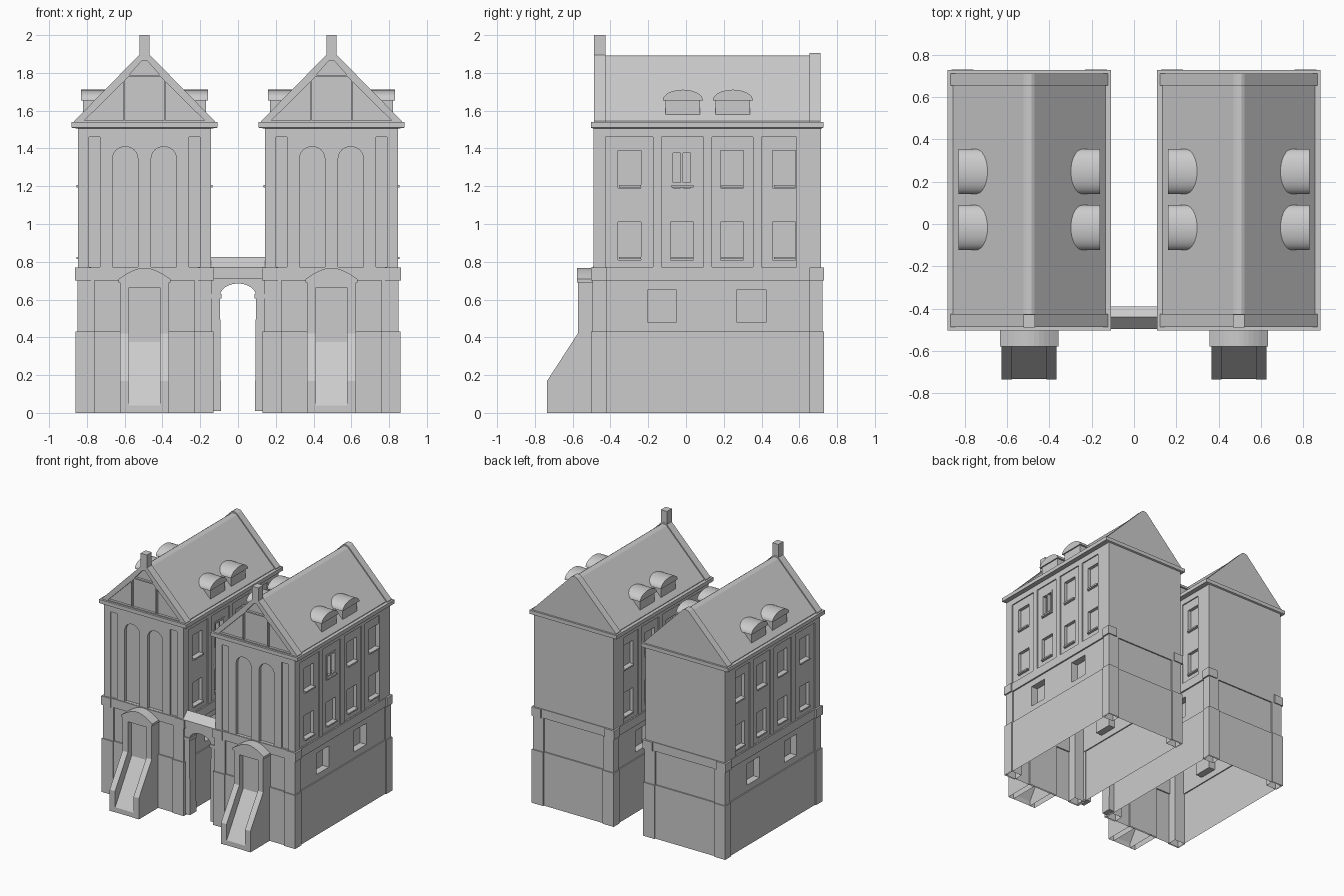
import bpy, bmesh, math

if "Cube" in bpy.data.objects:
    bpy.data.objects.remove(bpy.data.objects["Cube"])

HX = 0.495                      # each house is offset this far from the middle
Y0, Y1 = -0.49, 0.715           # upper wall front and back


def prism(bm, pts, axis, a, b):
    """Extrude a 2D outline along an axis: x->(y,z), y->(x,z), z->(x,y)."""
    def place(p, t):
        return {'x': (t, p[0], p[1]), 'y': (p[0], t, p[1]), 'z': (p[0], p[1], t)}[axis]
    lo = [bm.verts.new(place(p, a)) for p in pts]
    hi = [bm.verts.new(place(p, b)) for p in pts]
    n = len(pts)
    faces = [bm.faces.new(lo), bm.faces.new(hi[::-1])]
    for i in range(n):
        j = (i + 1) % n
        faces.append(bm.faces.new((lo[j], lo[i], hi[i], hi[j])))
    bmesh.ops.recalc_face_normals(bm, faces=faces)


def box(bm, x0, x1, y0, y1, z0, z1):
    prism(bm, [(x0, y0), (x1, y0), (x1, y1), (x0, y1)], 'z', z0, z1)


def arc(cx, cz, rx, rz, n=12):
    """Half ellipse from right to left over the top."""
    return [(cx + rx * math.cos(math.pi * i / n), cz + rz * math.sin(math.pi * i / n))
            for i in range(n + 1)]


def make(name, bm):
    me = bpy.data.meshes.new(name)
    bm.to_mesh(me)
    bm.free()
    ob = bpy.data.objects.new(name, me)
    bpy.context.collection.objects.link(ob)
    return ob


def cut(ob, bm):
    cutter = make("cutter", bm)
    cutter.hide_render = True
    mod = ob.modifiers.new("cut", 'BOOLEAN')
    mod.operation, mod.solver, mod.object = 'DIFFERENCE', 'EXACT', cutter
    bpy.context.view_layer.objects.active = ob
    bpy.ops.object.modifier_apply(modifier=mod.name)
    bpy.data.objects.remove(cutter)


def open_bottom(ob):
    bm = bmesh.new()
    bm.from_mesh(ob.data)
    bmesh.ops.delete(bm, geom=[f for f in bm.faces if all(v.co.z < 1e-4 for v in f.verts)],
                     context='FACES')
    bm.to_mesh(ob.data)
    bm.free()


parts = []

# House walls: stacked rectangular rings (half width, front, back, height)
bm = bmesh.new()
rings = [(.355, -.492, .72, 0), (.355, -.492, .72, .43), (.346, -.482, .71, .43),
         (.346, -.482, .71, .70), (.358, -.495, .72, .70), (.358, -.495, .72, .77),
         (.353, Y0, Y1, .77), (.353, Y0, Y1, 1.505), (.387, -.503, .727, 1.51),
         (.387, -.503, .727, 1.54)]
loops = [[bm.verts.new(c) for c in ((-h, a, z), (h, a, z), (h, b, z), (-h, b, z))]
         for h, a, b, z in rings]
for r, s in zip(loops, loops[1:]):
    for i in range(4):
        bm.faces.new((r[i], r[(i + 1) % 4], s[(i + 1) % 4], s[i]))
bm.faces.new(loops[0][::-1])
bm.faces.new(loops[-1])
walls = make("house_walls", bm)

# Recesses: side panels, front strips, arched blind windows, lower niches
panels, windows = bmesh.new(), bmesh.new()
WIN_Y, WIN_Z = (-.30, -.022, .243, .52), (.81, 1.19)
for s in (-1, 1):
    def side(b, depth, *yz):
        box(b, *sorted((s * depth, s * .5)), *yz)
    for a, b in ((-.425, -.175), (-.13, .092), (.138, .355), (.40, .585)):
        side(panels, .344, a, b, .772, 1.46)
    for a, b in ((-.203, -.05), (.268, .427)):
        side(panels, .29, a, b, .48, .65)
    for y in WIN_Y:
        for z in WIN_Z:
            side(windows, .318, y - .061, y + .061, z, z + .2)
    box(panels, *sorted((s * .235, s * .295)), -.6, -.48, .772, 1.46)
    prism(panels, [(s * .102 - .067, .772), (s * .102 + .067, .772)]
          + arc(s * .102, 1.345, .067, .065), 'y', -.6, -.465)
cut(walls, panels)
cut(walls, windows)
open_bottom(walls)
parts.append(walls)

# Corner piers on plinth, ground floor and band
bm = bmesh.new()
for s in (-1, 1):
    for a, b in ((-.502, -.42), (.655, .73)):
        for out, inn, z0, z1 in ((0, .10, 0, .43), (.008, .10, .43, .70), (-.004, .08, .70, .77)):
            d = out if out > 0 else 0
            box(bm, *sorted((s * (.364 - out), s * (.364 - inn))),
                a + (d if a < 0 else 0), b - (d if b > 0 else 0), z0, z1)
piers = make("corner_piers", bm)
open_bottom(piers)
parts.append(piers)

# Window sills and the one framed casement
bm = bmesh.new()
for s in (-1, 1):
    for y in WIN_Y:
        for z in WIN_Z:
            box(bm, *sorted((s * .315, s * .36)), y - .055, y + .061, z + .004, z + .016)
y = WIN_Y[1]
for a, b in ((-.061, -.047), (-.006, .006), (.047, .061)):
    box(bm, .316, .348, y + a, y + b, 1.19, 1.39)
for z in (1.205, 1.375):
    box(bm, .316, .347, y - .06, y + .06, z, z + .014)
parts.append(make("window_sills_and_casement", bm))


# Roof with raised gable ends
def gable(e):
    return [(-.36 - e, 1.535), (.36 + e, 1.535), (.36 + e, 1.545), (.026, 1.885 + e),
            (.012, 1.893 + e), (-.012, 1.893 + e), (-.026, 1.885 + e), (-.36 - e, 1.545)]


bm = bmesh.new()
prism(bm, gable(0), 'y', -.44, .67)
prism(bm, gable(.012), 'y', .655, .712)
parts.append(make("roof", bm))
bm = bmesh.new()
prism(bm, gable(.012), 'y', -.487, -.425)
front_gable = make("front_gable", bm)

# Recessed gable panels
bm = bmesh.new()
for s in (-1, 1):
    prism(bm, [(s * .318, 1.548), (s * .112, 1.548), (s * .112, 1.752)], 'y', -.6, -.468)
prism(bm, [(-.104, 1.548), (.104, 1.548), (.104, 1.76), (.085, 1.778), (-.085, 1.778),
           (-.104, 1.76)], 'y', -.6, -.468)
prism(bm, [(-.082, 1.788), (.082, 1.788), (.012, 1.866), (-.012, 1.866)], 'y', -.6, -.468)
cut(front_gable, bm)
parts.append(front_gable)

# Chimney
bm = bmesh.new()
box(bm, -.027, .027, -.488, -.427, 1.88, 2.0)
parts.append(make("chimney", bm))

# Barrel-roofed dormers
bm = bmesh.new()
for s in (-1, 1):
    for y in (-.017, .248):
        box(bm, *sorted((s * .1, s * .325)), y - .092, y + .092, 1.575, 1.665)
        hood = arc(y, 1.655, .106, .056, 16)
        prism(bm, hood, 'x', *sorted((s * .1, s * .335)))
dormers = make("dormers", bm)
parts.append(dormers)

# Entrance: cheek walls, ramp, door, door head and arched cap
bm = bmesh.new()
for s in (-1, 1):
    prism(bm, [(-.735, 0), (-.735, .17), (-.573, .42), (-.573, .70), (-.48, .70), (-.48, 0)],
          'x', *sorted((s * .082, s * .13)))
prism(bm, [(-.733, 0), (-.733, .04), (-.525, .375), (-.48, .375), (-.48, 0)], 'x', -.082, .082)
box(bm, -.082, .082, -.525, -.48, .375, .67)
box(bm, -.082, .082, -.573, -.48, .665, .70)
prism(bm, [(-.138, .69), (.138, .69)] + [(.138 - .276 * i / 12,
      .708 + .06 * math.sin(math.pi * i / 12)) for i in range(13)], 'y', -.578, -.48)
entrance = make("entrance", bm)
open_bottom(entrance)
parts.append(entrance)

# Smooth only the barrel roofs
bpy.ops.object.select_all(action='DESELECT')
dormers.select_set(True)
bpy.context.view_layer.objects.active = dormers
bpy.ops.object.shade_smooth_by_angle(angle=math.radians(35))

# Second house is a shifted copy of the first
for ob in parts:
    twin = ob.copy()
    bpy.context.collection.objects.link(twin)
    twin.name = "right_" + ob.name
    ob.name = "left_" + ob.name
    ob.location.x, twin.location.x = -HX, HX

# Gateway between the houses: arch wall, capitals, band and ridged coping
bm = bmesh.new()
prism(bm, [(.145, .01), (.145, .715), (-.145, .715), (-.145, .01), (-.09, .01)]
      + arc(0, .62, .095, .065)[::-1] + [(.09, .01)], 'y', -.48, -.40)
for s in (-1, 1):
    box(bm, *sorted((s * .088, s * .145)), -.487, -.393, .605, .63)
box(bm, -.145, .145, -.488, -.392, .71, .77)
prism(bm, [(-.495, .77), (-.44, .825), (-.39, .79), (-.39, .765), (-.495, .765)], 'x', -.145, .145)
make("gateway", bm)
